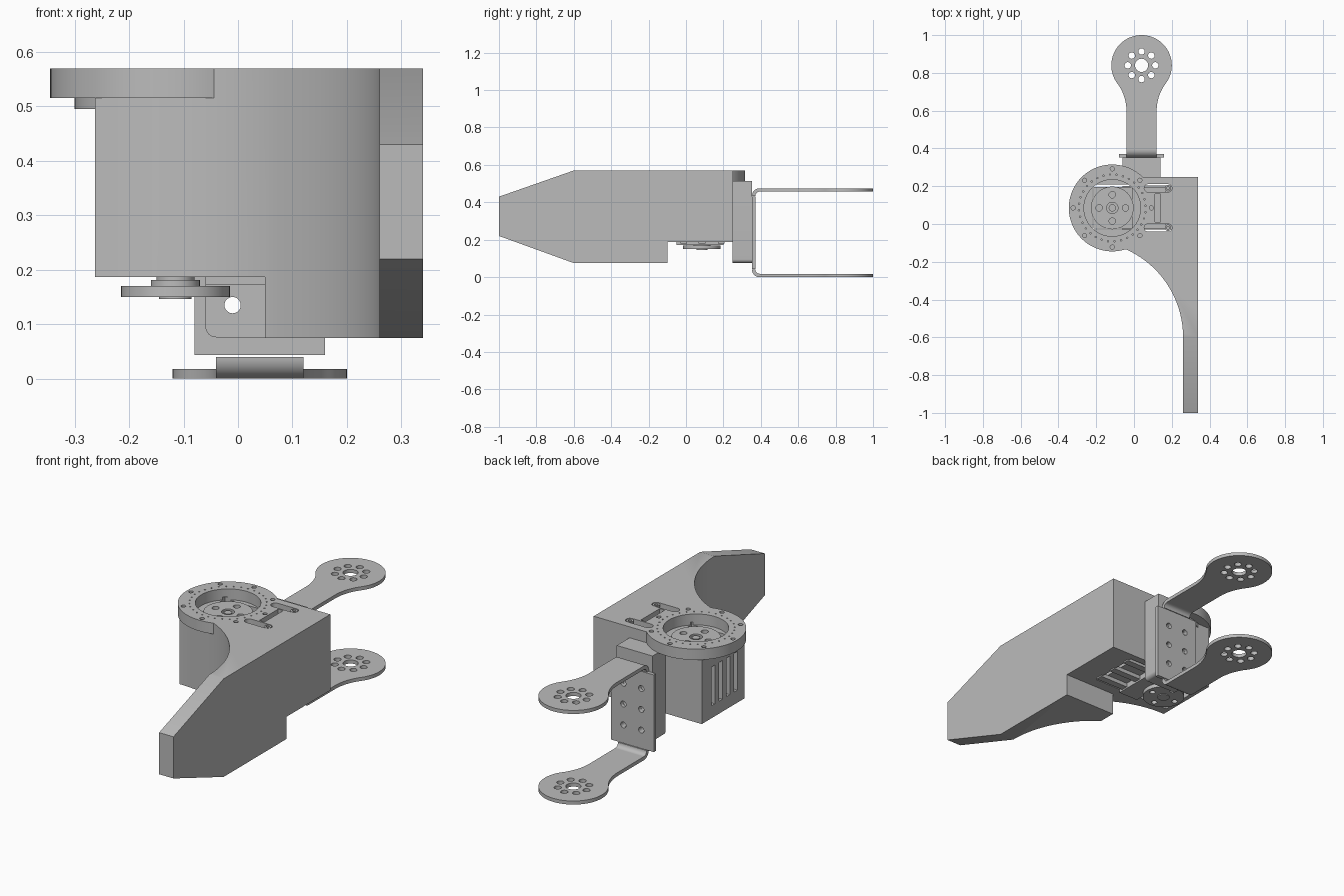
import bpy, bmesh
from math import sin, cos, pi, radians
from mathutils import Vector

if "Cube" in bpy.data.objects:
    bpy.data.objects.remove(bpy.data.objects["Cube"], do_unlink=True)

grey = bpy.data.materials.new("plain grey")
grey.use_nodes = True
grey.diffuse_color = (0.5, 0.5, 0.5, 1)
grey.node_tree.nodes["Principled BSDF"].inputs["Base Color"].default_value = (0.5, 0.5, 0.5, 1)

CX, CY = -0.115, 0.085      # turntable axis
FX, FY = 0.04, 0.84         # fork pivot axis


def arc(cx, cy, r, a0, a1, n=16):
    """Points on an arc, angles in degrees."""
    angles = [radians(a0 + (a1 - a0) * i / n) for i in range(n + 1)]
    return [(cx + r * cos(a), cy + r * sin(a)) for a in angles]


def circle(cx, cy, r, n=48):
    return arc(cx, cy, r, 0, 360, n)[:-1]


def ring_of(cx, cy, r, count, hole, start=0, n=20):
    """Circles spaced evenly around a centre."""
    steps = [radians(start) + 2 * pi * i / count for i in range(count)]
    return [circle(cx + r * cos(a), cy + r * sin(a), hole, n) for a in steps]


def slot(x0, x1, y, r):
    return arc(x1, y, r, -90, 90, 10) + arc(x0, y, r, 90, 270, 10)


def rect(x0, x1, y0, y1):
    return [(x0, y0), (x1, y0), (x1, y1), (x0, y1)]


def prism(name, outlines, lo, hi, axis="z"):
    """Extrude one or more outlines along an axis."""
    if not isinstance(outlines[0], list):
        outlines = [outlines]
    place = {"x": lambda a, b, h: (h, a, b),
             "y": lambda a, b, h: (a, h, b),
             "z": lambda a, b, h: (a, b, h)}[axis]
    bm = bmesh.new()
    step = Vector(place(0, 0, hi - lo))
    for pts in outlines:
        face = bm.faces.new([bm.verts.new(place(a, b, lo)) for a, b in pts])
        out = bmesh.ops.extrude_face_region(bm, geom=[face])
        moved = [v for v in out["geom"] if isinstance(v, bmesh.types.BMVert)]
        bmesh.ops.translate(bm, verts=moved, vec=step)
    bmesh.ops.recalc_face_normals(bm, faces=bm.faces)
    mesh = bpy.data.meshes.new(name)
    bm.to_mesh(mesh)
    bm.free()
    mesh.materials.append(grey)
    obj = bpy.data.objects.new(name, mesh)
    bpy.context.collection.objects.link(obj)
    return obj


def select(obj):
    bpy.ops.object.select_all(action="DESELECT")
    obj.select_set(True)
    bpy.context.view_layer.objects.active = obj


def combine(obj, outlines, lo, hi, axis="z", op="DIFFERENCE"):
    """Boolean a prism into a part, then discard the cutter."""
    cutter = prism("cutter", outlines, lo, hi, axis)
    cutter.hide_render = True
    mod = obj.modifiers.new("cut", "BOOLEAN")
    mod.operation, mod.object, mod.solver = op, cutter, "EXACT"
    select(obj)
    bpy.ops.object.modifier_apply(modifier=mod.name)
    bpy.data.objects.remove(cutter, do_unlink=True)


# Housing with swept blade
plan = ([(0.26, -1), (0.34, -1), (0.34, 0.25), (-0.263, 0.25), (-0.263, -0.09)]
        + arc(-0.25, -0.6, 0.51, 90, 0, 32))
body = prism("body_with_blade", plan, 0.075, 0.57)
side = [(-1, 0.22), (-0.6, 0.075), (0.3, 0.075), (0.3, 0.57), (-0.6, 0.57), (-1, 0.43)]
combine(body, side, -0.5, 0.5, "x", "INTERSECT")
combine(body, rect(-0.5, 0.5, -0.1, 0.5), 0, 0.187)
combine(body, rect(-0.5, 0.05, -0.5, 0.5), 0, 0.187)
# corners outside the turntable stop below it
combine(body, circle(CX, CY, 0.185, 64), 0.495, 0.515, op="UNION")
combine(body, circle(CX, CY, 0.23, 96), 0.515, 0.57, op="UNION")
# motor cavity, top opening and top slots
combine(body, rect(-0.24, 0.2, -0.045, 0.215), 0.1, 0.49)
combine(body, circle(CX, CY, 0.15, 64), 0.515, 0.7)
combine(body, rect(-0.22, -0.01, -0.03, 0.21), 0.45, 0.53)
combine(body, [slot(0.075, 0.18, y, 0.021) for y in (-0.02, 0.19)], 0.47, 0.7)
combine(body, rect(0.112, 0.14, 0.01, 0.16), 0.47, 0.7)
# side vents
vents = [rect(y - 0.014, y + 0.014, 0.25, 0.445) for y in (-0.02, 0.04, 0.1, 0.16)]
combine(body, vents, -0.3, -0.22, "x")
# fixing holes and dots in the turntable rim
combine(body, ring_of(CX, CY, 0.207, 8, 0.011), 0.54, 0.7)
combine(body, ring_of(CX, CY, 0.177, 32, 0.004, 4, 6), 0.555, 0.7)

# Screw bosses in the corner slots
for i, y in enumerate((-0.02, 0.19)):
    boss = prism(f"screw_boss_{i + 1}", circle(0.18, y, 0.017, 24), 0.45, 0.569)
    combine(boss, circle(0.18, y, 0.008, 16), 0.5, 0.7)

# Motor inside the housing
prism("motor_case", rect(-0.215, 0.17, -0.025, 0.195), 0.2, 0.47)
prism("motor_bottom_plate", rect(-0.06, 0.05, -0.05, 0.2), 0.172, 0.2)
prism("motor_strap", [rect(0.05, 0.21, y, y + 0.035) for y in (-0.03, 0.068, 0.17)], 0.18, 0.2)

# Upper horn
horn = prism("upper_horn", circle(CX, CY, 0.113), 0.46, 0.525)
combine(horn, ring_of(CX, CY, 0.07, 4, 0.017), 0.49, 0.6)
combine(horn, circle(CX, CY, 0.03, 24), 0.505, 0.6)
prism("upper_horn_screw", circle(CX, CY, 0.019, 24), 0.49, 0.522)

# Lower horn
horn = prism("lower_horn", circle(CX, CY, 0.1), 0.15, 0.17)
combine(horn, ring_of(CX, CY, 0.07, 4, 0.014), 0.1, 0.2)
prism("lower_horn_collar", circle(CX, CY, 0.045, 32), 0.169, 0.181)
prism("lower_horn_shaft", circle(CX, CY, 0.035, 32), 0.18, 0.202)
prism("lower_horn_cap", circle(CX, CY, 0.03, 32), 0.146, 0.152)

# Mounting block and fork back plate share their bolt holes
bolts = [circle(x, z, 0.015, 20) for x in (-0.01, 0.09) for z in (0.135, 0.24, 0.345)]
block_outline = (arc(-0.04, 0.096, 0.02, 180, 270, 8) + arc(0.12, 0.096, 0.02, 270, 360, 8)
                 + [(0.14, 0.515), (-0.06, 0.515)])
block = prism("mounting_block", block_outline, 0.249, 0.352, "y")
combine(block, bolts, 0.2, 0.5, "y")
plate = prism("fork_back_plate", rect(-0.08, 0.16, 0.043, 0.432), 0.353, 0.371, "y")
combine(plate, bolts, 0.2, 0.5, "y")

# Fork arms with rounded bends
half = ([(0.08, 0.393 - FY)] + arc(0.32, -0.24, 0.24, 180, 143.13)
        + arc(0, 0, 0.16, -36.87, 90, 32)[1:])
outline = half + [(-x, y) for x, y in reversed(half[:-1])]
outline = [(FX + x, FY + y) for x, y in outline]
bend = arc(0.393, 0.045, 0.04, 180, 270, 10) + arc(0.393, 0.045, 0.022, 270, 180, 10)
bend = [(y, z - 0.005) for y, z in bend]
for label, base, flip in (("lower", 0, False), ("upper", 0.457, True)):
    arm = prism(label + "_fork_arm", outline, base, base + 0.018)
    combine(arm, [circle(FX, FY, 0.035, 32)] + ring_of(FX, FY, 0.073, 8, 0.017),
            base - 0.1, base + 0.1)
    pts = [(y, 0.475 - z) for y, z in bend] if flip else bend
    prism(label + "_fork_bend", pts, FX - 0.08, FX + 0.08, "x")

# Smooth curved walls, keep edges sharp
for obj in list(bpy.context.collection.objects):
    if obj.type == "MESH":
        select(obj)
        bpy.ops.object.shade_smooth_by_angle(angle=radians(25))
